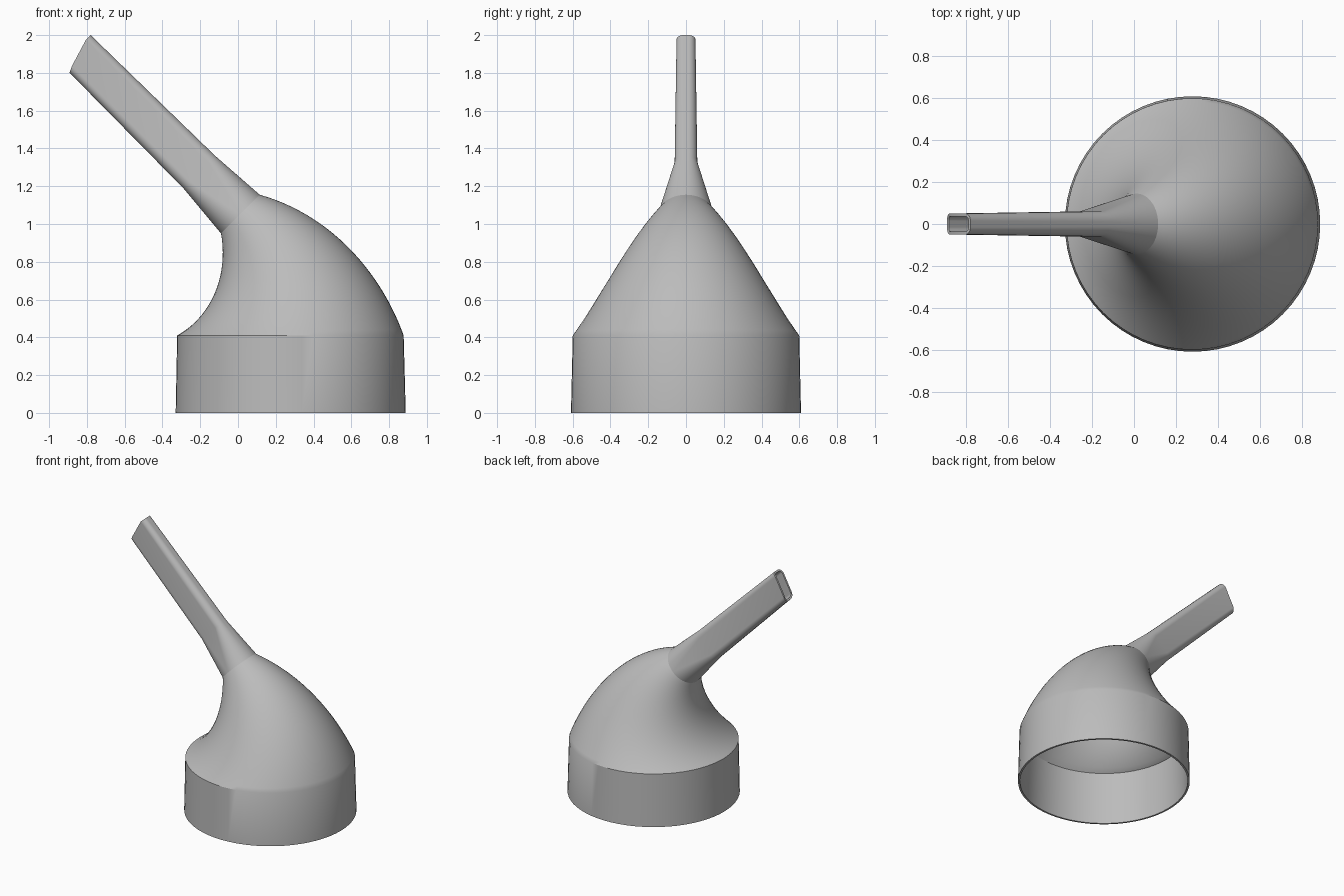
import bpy, bmesh, math
from mathutils import Vector
from mathutils.geometry import interpolate_bezier

cube = bpy.data.objects.get("Cube")
if cube:
    bpy.data.objects.remove(cube, do_unlink=True)

CORNER_STEPS = 16   # points per quarter of a section
NECK_STEPS = 28
WALL = 0.014


def point(x, z):
    return Vector((x, 0, z))


def section(left, right, half_y=None, corner=None):
    """Rounded rectangle spanning left to right; a circle by default."""
    centre, u = (left + right) / 2, (right - left).normalized()
    half_u = (right - left).length / 2
    half_y = half_y or half_u
    corner = corner or half_u
    ring = []
    for q, (su, sy) in enumerate([(1, 1), (-1, 1), (-1, -1), (1, -1)]):
        for i in range(CORNER_STEPS + 1):
            a = (q + i / CORNER_STEPS) * math.pi / 2
            pu = su * (half_u - corner) + corner * math.cos(a)
            py = sy * (half_y - corner) + corner * math.sin(a)
            ring.append(centre + u * pu + Vector((0, py, 0)))
    return ring


# Round cuff at the bottom
rings = [section(point(-0.33, 0), point(0.888, 0))]

# Curved neck: circles spanned between an inner and an outer curve
inner = interpolate_bezier(point(-0.322, 0.41), point(-0.14, 0.51),
                           point(-0.05, 0.73), point(-0.09, 0.95), NECK_STEPS)
outer = interpolate_bezier(point(0.877, 0.41), point(0.77, 0.71),
                           point(0.52, 1.04), point(0.115, 1.155), NECK_STEPS)
rings += [section(a, b) for a, b in zip(inner, outer)]
seam = len(rings) - 1

# Spout: round at the neck, flattening to a slim slanted tube
rings.append(section(point(-0.29, 1.19), point(-0.12, 1.36), 0.06, 0.05))
tip = section(point(-0.937, 1.846), point(-0.78, 2.0), 0.05, 0.035)

# Trim the lower part of the tip at an angle
across = Vector((1, 0, 1)).normalized()
along = Vector((-1, 0, 1)).normalized()
tip = [p - along * max(0, 0.778 - p.dot(across)) * 0.47 for p in tip]
rings.append(tip)

# Skin the sections
bm = bmesh.new()
rows = [[bm.verts.new(p) for p in ring] for ring in rings]
n = len(rows[0])
for low, high in zip(rows, rows[1:]):
    for i in range(n):
        j = (i + 1) % n
        bm.faces.new((low[i], low[j], high[j], high[i]))
bmesh.ops.remove_doubles(bm, verts=bm.verts, dist=0.0001)
mesh = bpy.data.meshes.new("nozzle_adapter")
bm.to_mesh(mesh)
bm.free()
nozzle = bpy.data.objects.new("nozzle_adapter", mesh)
bpy.context.collection.objects.link(nozzle)

# Thin wall, open at both ends
wall = nozzle.modifiers.new("wall", 'SOLIDIFY')
wall.thickness = WALL
wall.offset = -1
bpy.context.view_layer.objects.active = nozzle
nozzle.select_set(True)
bpy.ops.object.modifier_apply(modifier=wall.name)
bpy.ops.object.shade_smooth_by_angle(angle=math.radians(30))

# Keep the joint between neck and spout crisp
joint = rings[seam][0].dot(along)
for edge in mesh.edges:
    ends = [mesh.vertices[v].co for v in edge.vertices]
    if all(abs(p.dot(along) - joint) < 0.002 and p.z > 0.9 for p in ends):
        edge.use_edge_sharp = True

# Plain grey plastic
grey = bpy.data.materials.new("grey plastic")
grey.use_nodes = True
colour = (0.5, 0.5, 0.5, 1)
grey.diffuse_color = colour
grey.node_tree.nodes["Principled BSDF"].inputs["Base Color"].default_value = colour
mesh.materials.append(grey)
